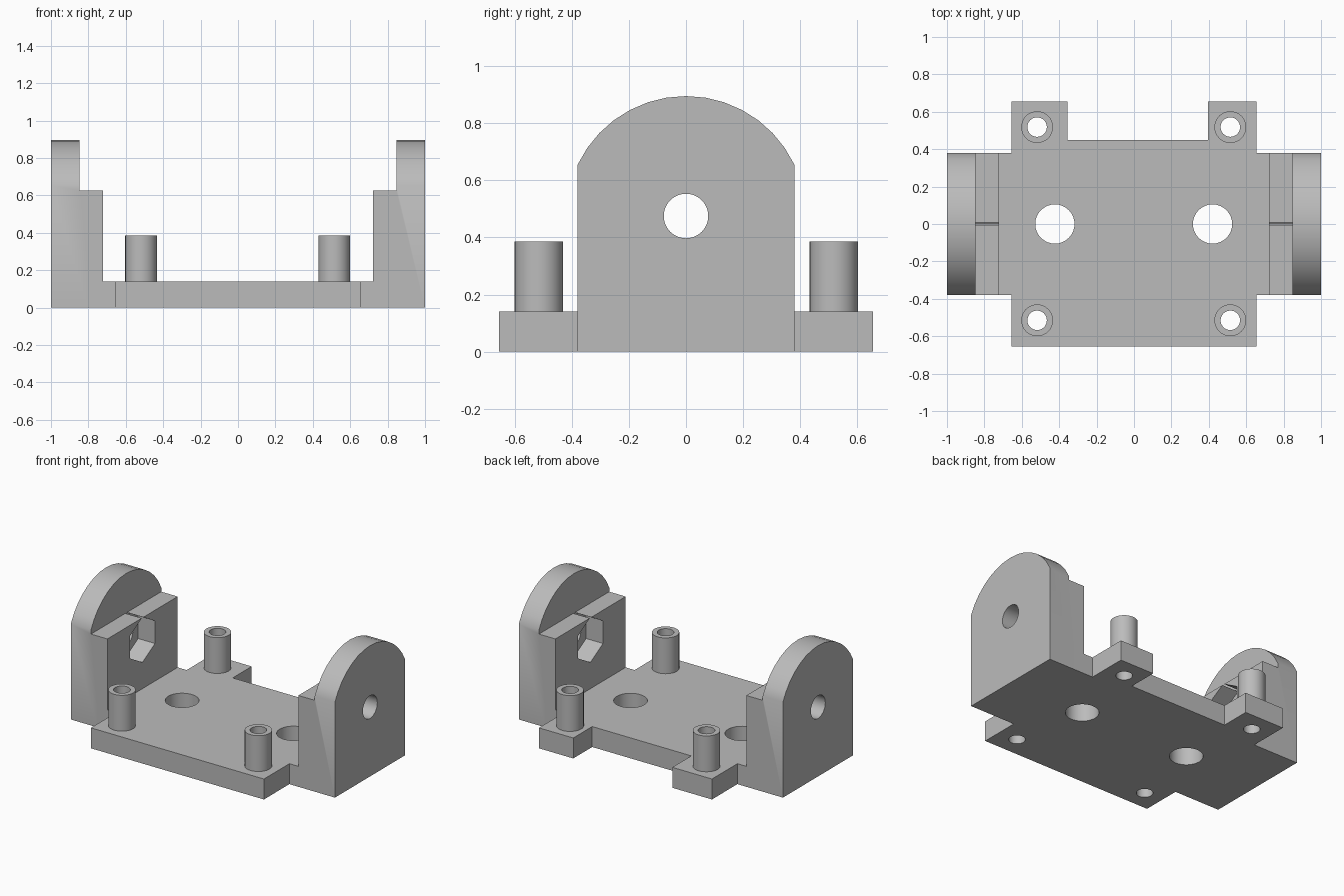
import bpy, bmesh, math
from mathutils import Vector

if "Cube" in bpy.data.objects:
    bpy.data.objects.remove(bpy.data.objects["Cube"])

grey = bpy.data.materials.new("light grey plastic")
grey.diffuse_color = (0.5, 0.5, 0.5, 1)
grey.use_nodes = True
grey.node_tree.nodes["Principled BSDF"].inputs["Base Color"].default_value = grey.diffuse_color


def prism(name, points, offset):
    """Extrude a closed 3D outline along an offset vector."""
    bm = bmesh.new()
    face = bm.faces.new([bm.verts.new(p) for p in points])
    new = bmesh.ops.extrude_face_region(bm, geom=[face])["geom"]
    bmesh.ops.translate(bm, vec=Vector(offset),
                        verts=[g for g in new if isinstance(g, bmesh.types.BMVert)])
    bmesh.ops.recalc_face_normals(bm, faces=bm.faces)
    mesh = bpy.data.meshes.new(name)
    bm.to_mesh(mesh)
    bm.free()
    obj = bpy.data.objects.new(name, mesh)
    bpy.context.collection.objects.link(obj)
    mesh.materials.append(grey)
    return obj


def post(name, x, y, r, z0, z1, n=32):
    ring = [(x + r * math.cos(math.tau * i / n), y + r * math.sin(math.tau * i / n), z0)
            for i in range(n)]
    return prism(name, ring, (0, 0, z1 - z0))


def bore(name, x0, x1, r, n):
    """Cutter along x at the pivot height, with a vertex on top."""
    ring = [(x0, r * math.sin(math.tau * i / n), PIVOT + r * math.cos(math.tau * i / n))
            for i in range(n)]
    return prism(name, ring, (x1 - x0, 0, 0))


def combine(target, other, operation):
    mod = target.modifiers.new(operation, 'BOOLEAN')
    mod.operation, mod.solver, mod.object = operation, 'EXACT', other
    bpy.context.view_layer.objects.active = target
    bpy.ops.object.modifier_apply(modifier=mod.name)
    bpy.data.objects.remove(other)


PIVOT, ARCH_R, HALF_W, THICK = 0.475, 0.42, 0.38, 0.14

# Base plate with arms to both walls and a notch between the rear tabs
outline = [(-0.655, -0.655), (0.655, -0.655), (0.655, -HALF_W), (0.8, -HALF_W),
           (0.8, HALF_W), (0.655, HALF_W), (0.655, 0.655), (0.395, 0.655),
           (0.395, 0.45), (-0.355, 0.45), (-0.355, 0.655), (-0.655, 0.655),
           (-0.655, HALF_W), (-0.8, HALF_W), (-0.8, -HALF_W), (-0.655, -HALF_W)]
bracket = prism("mounting_bracket", [(x, y, 0) for x, y in outline], (0, 0, THICK))

# Rounded lower edge along the notch
bm = bmesh.new()
bm.from_mesh(bracket.data)
edges = [e for e in bm.edges
         if all(v.co.z < 0.01 and abs(v.co.y - 0.45) < 0.001 for v in e.verts)]
bmesh.ops.bevel(bm, geom=edges, offset=0.05, segments=5, profile=0.5, affect='EDGES')
bm.to_mesh(bracket.data)
bm.free()

# Arched end walls, stepped on the inside
a = math.asin(HALF_W / ARCH_R)
arch = [(-HALF_W, 0), (HALF_W, 0)]
arch += [(ARCH_R * math.sin(a - 2 * a * i / 14), PIVOT + ARCH_R * math.cos(a - 2 * a * i / 14))
         for i in range(15)]
for s in (-1, 1):
    wall = prism("end_wall", [(s, y, z) for y, z in arch], (-s * 0.277, 0, 0))
    step = prism("step_cutter", [(s * 0.6, -0.6, 0.625), (s * 0.6, 0.6, 0.625),
                                 (s * 0.6, 0.6, 1.2), (s * 0.6, -0.6, 1.2)],
                 (s * 0.247, 0, 0))
    combine(wall, step, 'DIFFERENCE')
    # Hexagonal nut pocket and round pivot hole
    combine(wall, bore("pocket_cutter", s * 0.6, s * 0.85, 0.155, 6), 'DIFFERENCE')
    combine(wall, bore("pivot_cutter", s * 0.6, s * 1.2, 0.078, 32), 'DIFFERENCE')
    combine(bracket, wall, 'UNION')

# Hollow corner posts, drilled through the plate
for x in (-0.518, 0.515):
    for y in (-0.515, 0.518):
        combine(bracket, post("corner_post", x, y, 0.085, 0.07, 0.385), 'UNION')
        combine(bracket, post("post_cutter", x, y, 0.052, -0.2, 0.6), 'DIFFERENCE')

# Large holes in the plate
for x in (-0.423, 0.42):
    combine(bracket, post("plate_cutter", x, 0, 0.105, -0.2, 0.3), 'DIFFERENCE')

bpy.ops.object.select_all(action='DESELECT')
bracket.select_set(True)
bpy.context.view_layer.objects.active = bracket
bpy.ops.object.shade_smooth_by_angle(angle=math.radians(30))
